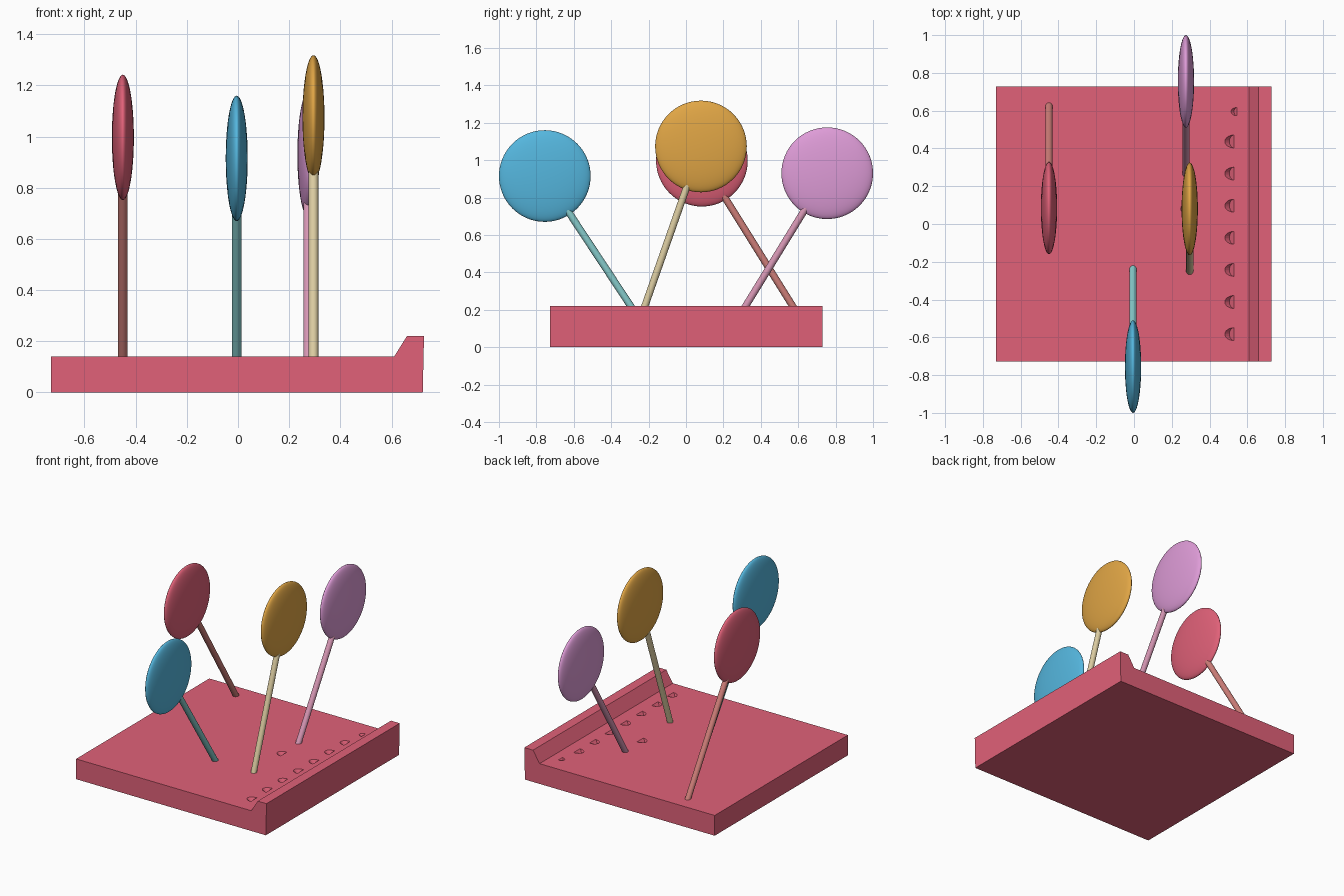
import bpy
import bmesh
from math import radians
from mathutils import Matrix, Vector

cube = bpy.data.objects.get("Cube")
if cube:
    bpy.data.objects.remove(cube, do_unlink=True)


def material(name, rgb):
    mat = bpy.data.materials.new(name)
    mat.use_nodes = True
    color = (*rgb, 1.0)
    mat.diffuse_color = color
    mat.node_tree.nodes["Principled BSDF"].inputs["Base Color"].default_value = color
    return mat


def make_object(name, bm, mat=None, smooth=False):
    mesh = bpy.data.meshes.new(name)
    bmesh.ops.recalc_face_normals(bm, faces=bm.faces[:])
    bm.to_mesh(mesh)
    bm.free()
    obj = bpy.data.objects.new(name, mesh)
    bpy.context.collection.objects.link(obj)
    if mat:
        mesh.materials.append(mat)
    if smooth:
        bpy.ops.object.select_all(action="DESELECT")
        obj.select_set(True)
        bpy.context.view_layer.objects.active = obj
        bpy.ops.object.shade_smooth_by_angle(angle=radians(40))
    return obj


def add_rod(bm, start, end, radius, segments=32):
    axis = end - start
    place = Matrix.Translation((start + end) / 2) @ axis.to_track_quat("Z", "Y").to_matrix().to_4x4()
    bmesh.ops.create_cone(bm, cap_ends=True, segments=segments, radius1=radius,
                          radius2=radius, depth=axis.length, matrix=place)


TOP = 0.14
rose = material("rose red", (0.75, 0.12, 0.19))
blue = material("sky blue", (0.09, 0.47, 0.73))
gold = material("golden yellow", (0.75, 0.38, 0.06))
violet = material("orchid", (0.73, 0.33, 0.68))
salmon = material("salmon", (0.62, 0.21, 0.19))
aqua = material("pale aqua", (0.24, 0.60, 0.60))
cream = material("cream", (0.72, 0.61, 0.36))
pink = material("soft pink", (0.68, 0.31, 0.46))

# Base board with a raised lip along its left edge
profile = [(-0.73, 0), (0.722, 0), (0.727, 0.22), (0.66, 0.22), (0.61, TOP), (-0.73, TOP)]
bm = bmesh.new()
face = bm.faces.new([bm.verts.new((x, -0.727, z)) for x, z in profile])
side = bmesh.ops.extrude_face_region(bm, geom=[face])
bmesh.ops.translate(bm, vec=(0, 1.456, 0),
                    verts=[g for g in side["geom"] if isinstance(g, bmesh.types.BMVert)])
base = make_object("base_board", bm, rose)

# Half-round sockets: tilted rods cut into the top
sockets = [(0.529, 0.437 - 0.17 * i, 0.034) for i in range(7)]
sockets += [(0.545, 0.595, 0.022), (0.295, 0.08, 0.034)]
bm = bmesh.new()
for x, y, r in sockets:
    low = Vector((x, y, TOP))
    add_rod(bm, low, low + Vector((-0.12, 0, 0.12)), r, 24)
cutter = make_object("socket_cutter", bm)
cutter.hide_render = True
cut = base.modifiers.new("sockets", "BOOLEAN")
cut.operation = "DIFFERENCE"
cut.solver = "EXACT"
cut.object = cutter
bpy.ops.object.select_all(action="DESELECT")
bpy.context.view_layer.objects.active = base
base.select_set(True)
bpy.ops.object.modifier_apply(modifier=cut.name)
bpy.data.objects.remove(cutter, do_unlink=True)

# Leaning sticks with flattened round heads: x, foot y, head y, head z
pops = [
    ("red", -0.45, 0.62, 0.085, 0.997, rose, salmon),
    ("blue", -0.005, -0.243, -0.755, 0.915, blue, aqua),
    ("gold", 0.295, -0.248, 0.08, 1.073, gold, cream),
    ("violet", 0.275, 0.27, 0.755, 0.93, violet, pink),
]
for name, x, foot_y, head_y, head_z, head_mat, stick_mat in pops:
    foot = Vector((x, foot_y, TOP))
    head = Vector((x, head_y, head_z))
    lean = (head - foot).normalized()
    bm = bmesh.new()
    add_rod(bm, foot - lean * 0.03, head, 0.019)
    make_object(name + "_stick", bm, stick_mat, True)
    bm = bmesh.new()
    place = Matrix.Translation(head) @ Matrix.Diagonal((0.043, 0.245, 0.245, 1)) @ Matrix.Rotation(radians(90), 4, "Y")
    bmesh.ops.create_uvsphere(bm, u_segments=64, v_segments=32, radius=1, matrix=place)
    make_object(name + "_head", bm, head_mat, True)
